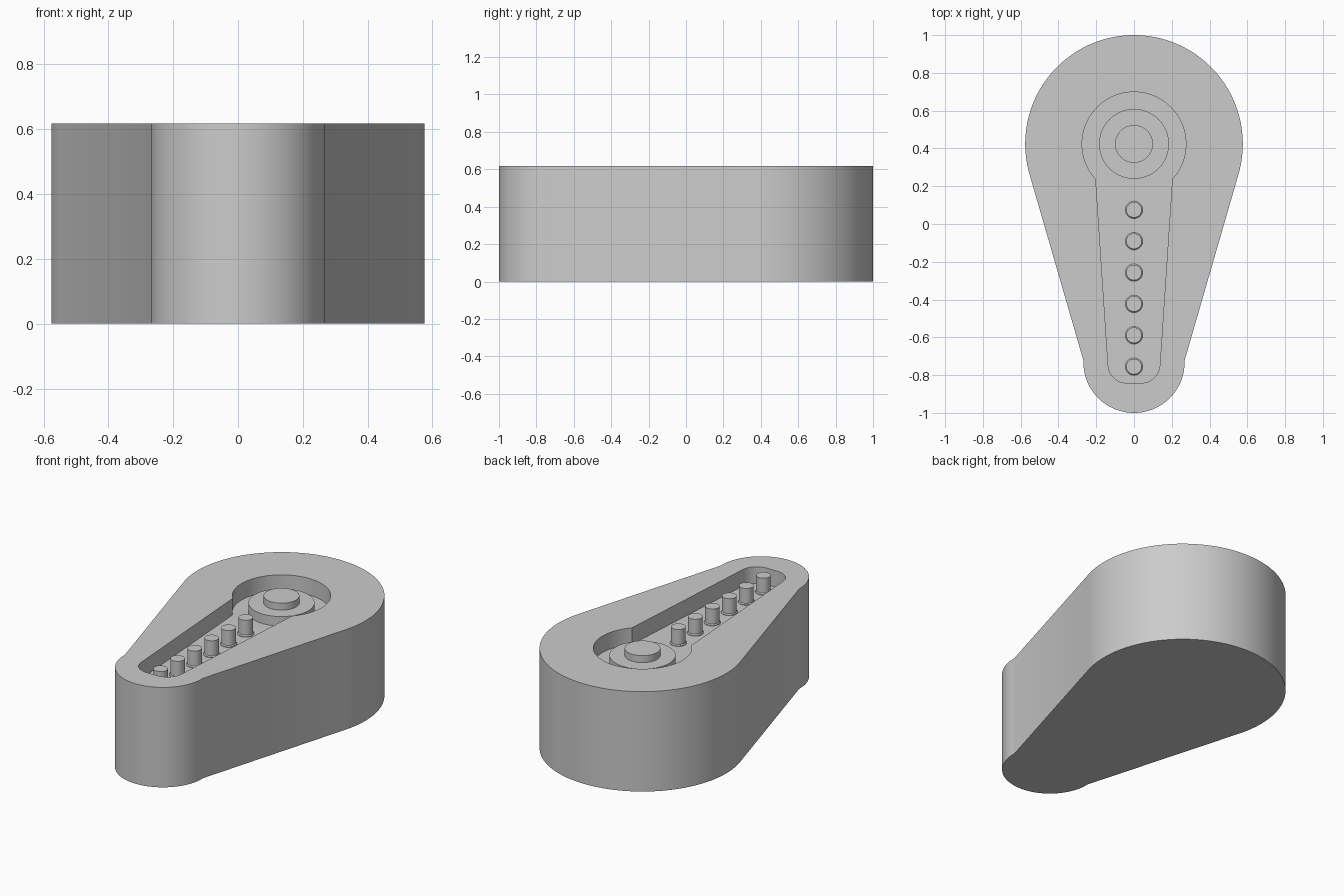
import bpy, bmesh, math

if "Cube" in bpy.data.objects:
    bpy.data.objects.remove(bpy.data.objects["Cube"])

TOP, FLOOR = 0.617, 0.515
HUB_Y = 0.424

grey = bpy.data.materials.new("plain grey")
grey.use_nodes = True
grey.diffuse_color = (0.6, 0.6, 0.6, 1)
grey.node_tree.nodes["Principled BSDF"].inputs["Base Color"].default_value = (0.6, 0.6, 0.6, 1)


def arc(cx, cy, r, start, end, n):
    angles = [math.radians(start + (end - start) * i / n) for i in range(n + 1)]
    return [(cx + r * math.cos(a), cy + r * math.sin(a)) for a in angles]


def finish(bm, name):
    bmesh.ops.recalc_face_normals(bm, faces=bm.faces)
    mesh = bpy.data.meshes.new(name)
    bm.to_mesh(mesh)
    bm.free()
    mesh.materials.append(grey)
    obj = bpy.data.objects.new(name, mesh)
    bpy.context.collection.objects.link(obj)
    bpy.ops.object.select_all(action="DESELECT")
    obj.select_set(True)
    bpy.context.view_layer.objects.active = obj
    bpy.ops.object.shade_smooth_by_angle(angle=math.radians(25))
    return obj


def ring(bm, points, z):
    return [bm.verts.new((x, y, z)) for x, y in points]


def bridge(bm, a, b):
    for i in range(len(a)):
        j = (i + 1) % len(a)
        bm.faces.new((a[i], a[j], b[j], b[i]))


def turned(name, y, profile, n):
    """Stack of circles (radius, z) closed by a flat cap."""
    bm = bmesh.new()
    rings = [ring(bm, arc(0, y, r, 0, 360, n)[:-1], z) for r, z in profile]
    for a, b in zip(rings, rings[1:]):
        bridge(bm, a, b)
    bm.faces.new(rings[0])
    bm.faces.new(rings[-1])
    return finish(bm, name)


# Body: teardrop block with a keyhole-shaped pocket in its top
outline = arc(0, HUB_Y, 0.576, -16.3, 196.3, 72) + arc(0, -0.732, 0.268, 178, 362, 48)
pocket = (arc(0, HUB_Y, 0.275, -42.5, 222.5, 64)
          + arc(-0.037, -0.742, 0.1, 184, 270, 12)
          + arc(0.037, -0.742, 0.1, 270, 356, 12))
bm = bmesh.new()
base, rim = ring(bm, outline, 0), ring(bm, outline, TOP)
lip, floor = ring(bm, pocket, TOP), ring(bm, pocket, FLOOR)
bridge(bm, base, rim)
bridge(bm, lip, floor)
bm.faces.new(base)
bm.faces.new(floor)
top_edges = [bm.edges.get((loop[i - 1], loop[i])) for loop in (rim, lip) for i in range(len(loop))]
bmesh.ops.triangle_fill(bm, edges=top_edges, use_beauty=True, normal=(0, 0, 1))
finish(bm, "body")

# Round hub with a raised centre boss
turned("hub", HUB_Y, [(0.185, FLOOR - 0.005), (0.185, TOP - 0.043)], 64)
turned("hub_boss", HUB_Y, [(0.1, TOP - 0.05), (0.1, TOP)], 48)

# Row of pins along the channel, slightly flared at the foot
for i in range(6):
    turned(f"pin_{i + 1}", 0.075 - 0.166 * i,
           [(0.046, FLOOR - 0.005), (0.046, FLOOR + 0.004), (0.041, FLOOR + 0.01), (0.041, TOP)], 32)
